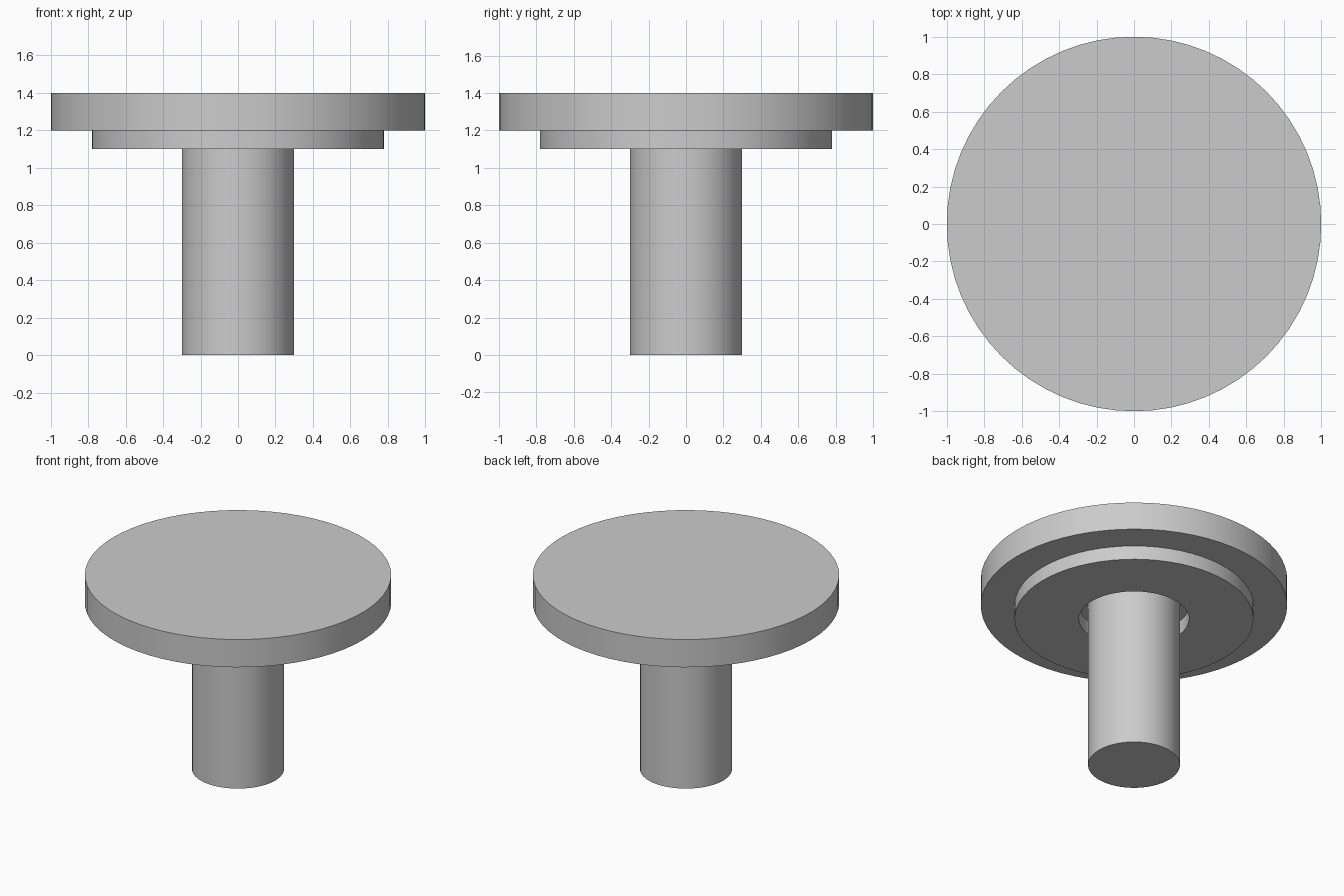
import bpy
import bmesh
from math import cos, sin, tau, radians

cube = bpy.data.objects.get("Cube")
if cube:
    bpy.data.objects.remove(cube, do_unlink=True)

SEGMENTS = 64

grey = bpy.data.materials.new("light grey")
grey.use_nodes = True
colour = (0.6, 0.6, 0.6, 1)
grey.diffuse_color = colour
grey.node_tree.nodes["Principled BSDF"].inputs["Base Color"].default_value = colour


def turned_part(name, outer, bottom, top, inner=0):
    """Upright cylinder, or a ring when an inner radius is given."""
    bm = bmesh.new()

    def loop(radius, z):
        return [bm.verts.new((radius * cos(tau * i / SEGMENTS),
                              radius * sin(tau * i / SEGMENTS), z))
                for i in range(SEGMENTS)]

    def bridge(a, b):
        for i in range(SEGMENTS):
            j = (i + 1) % SEGMENTS
            bm.faces.new((a[i], a[j], b[j], b[i]))

    low, high = loop(outer, bottom), loop(outer, top)
    bridge(low, high)
    if inner:
        inner_low, inner_high = loop(inner, bottom), loop(inner, top)
        bridge(high, inner_high)
        bridge(inner_high, inner_low)
        bridge(inner_low, low)
    else:
        bm.faces.new(high)
        bm.faces.new(low[::-1])
    bmesh.ops.recalc_face_normals(bm, faces=bm.faces)

    mesh = bpy.data.meshes.new(name)
    bm.to_mesh(mesh)
    bm.free()
    mesh.materials.append(grey)
    part = bpy.data.objects.new(name, mesh)
    bpy.context.collection.objects.link(part)
    bpy.ops.object.select_all(action="DESELECT")
    part.select_set(True)
    bpy.context.view_layer.objects.active = part
    bpy.ops.object.shade_smooth_by_angle(angle=radians(30))
    return part


# Wide round head, the loose ring beneath it, and the solid stem
turned_part("head_disc", 1.0, 1.2, 1.4)
turned_part("washer_ring", 0.78, 1.1, 1.2, inner=0.36)
turned_part("stem", 0.3, 0, 1.2)
